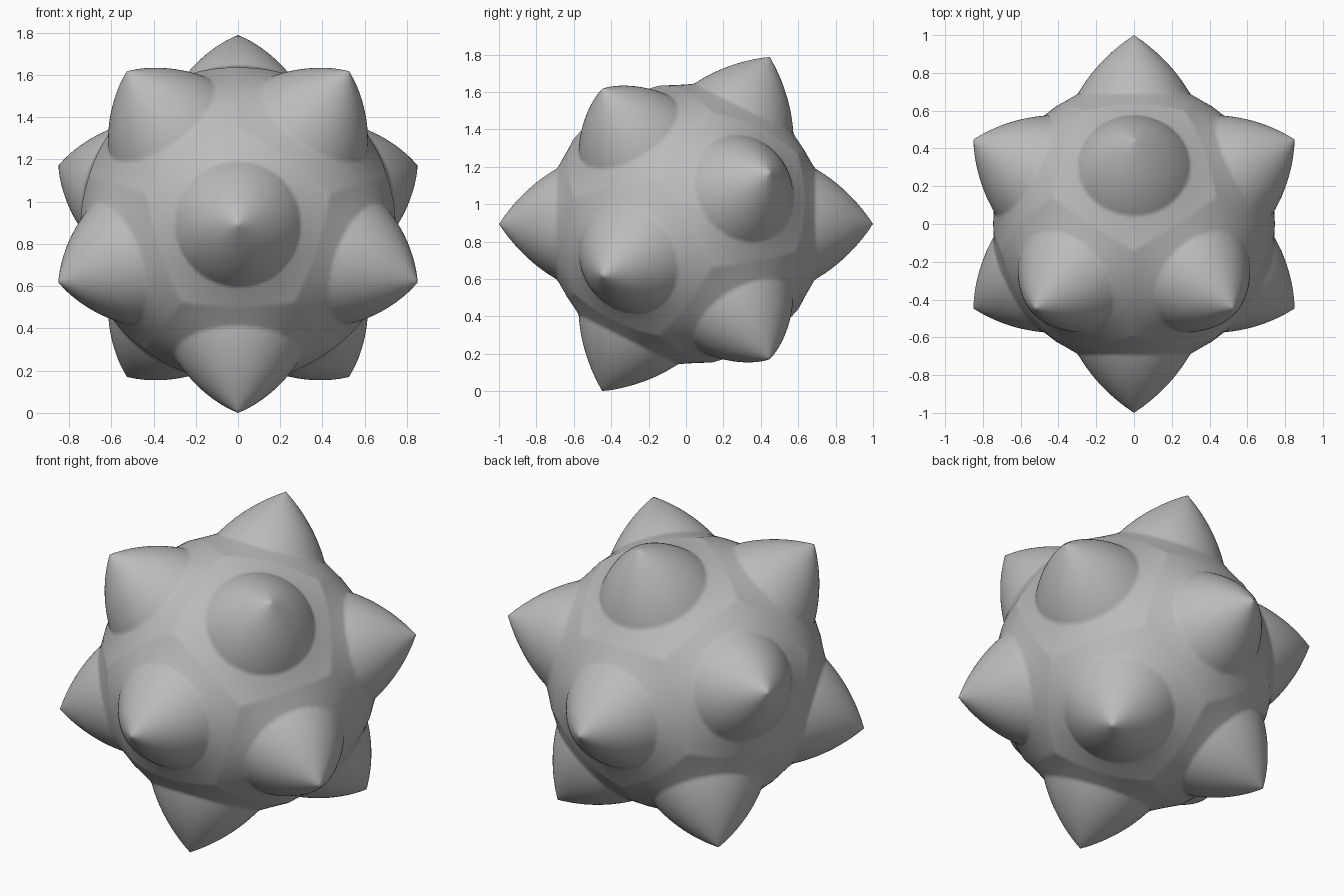
import bpy
import math
from mathutils import Vector

cube = bpy.data.objects.get("Cube")
if cube:
    bpy.data.objects.remove(cube, do_unlink=True)

# Material
grey = bpy.data.materials.new("mid grey")
grey.use_nodes = True
colour = (0.5, 0.5, 0.5, 1)
grey.diffuse_color = colour
grey.node_tree.nodes["Principled BSDF"].inputs["Base Color"].default_value = colour

# Twelve spike directions: the corners of an icosahedron with its axis along y
ring_y = 1 / math.sqrt(5)
ring_r = 2 * ring_y
spikes = [Vector((0, 1, 0)), Vector((0, -1, 0))]
for side in (1, -1):
    for k in range(5):
        a = k * math.tau / 5
        spikes.append(side * Vector((ring_r * math.sin(a), ring_y, ring_r * math.cos(a))))

SPIKE_EDGE = 23.0


def radius(angle):
    """Distance from the centre, by degrees away from the nearest spike."""
    cone = 1 - 0.0115 * angle + 0.000034 * angle ** 2
    hollow = 0.745 + 0.00015 * (angle - 29.5) ** 2
    return cone if angle < SPIKE_EDGE else hollow


# Body: a fine icosphere, its corners drawn out into spikes
bpy.ops.mesh.primitive_ico_sphere_add(subdivisions=7, radius=1)
body = bpy.context.object
body.name = "spiked_ball"
for v in body.data.vertices:
    d = Vector((v.co.y, v.co.z, v.co.x)).normalized()
    nearest = max(d.dot(s) for s in spikes)
    v.co = d * radius(math.degrees(math.acos(min(1, nearest))))
    v.co.z += ring_r

body.data.materials.append(grey)
bpy.ops.object.shade_smooth()
